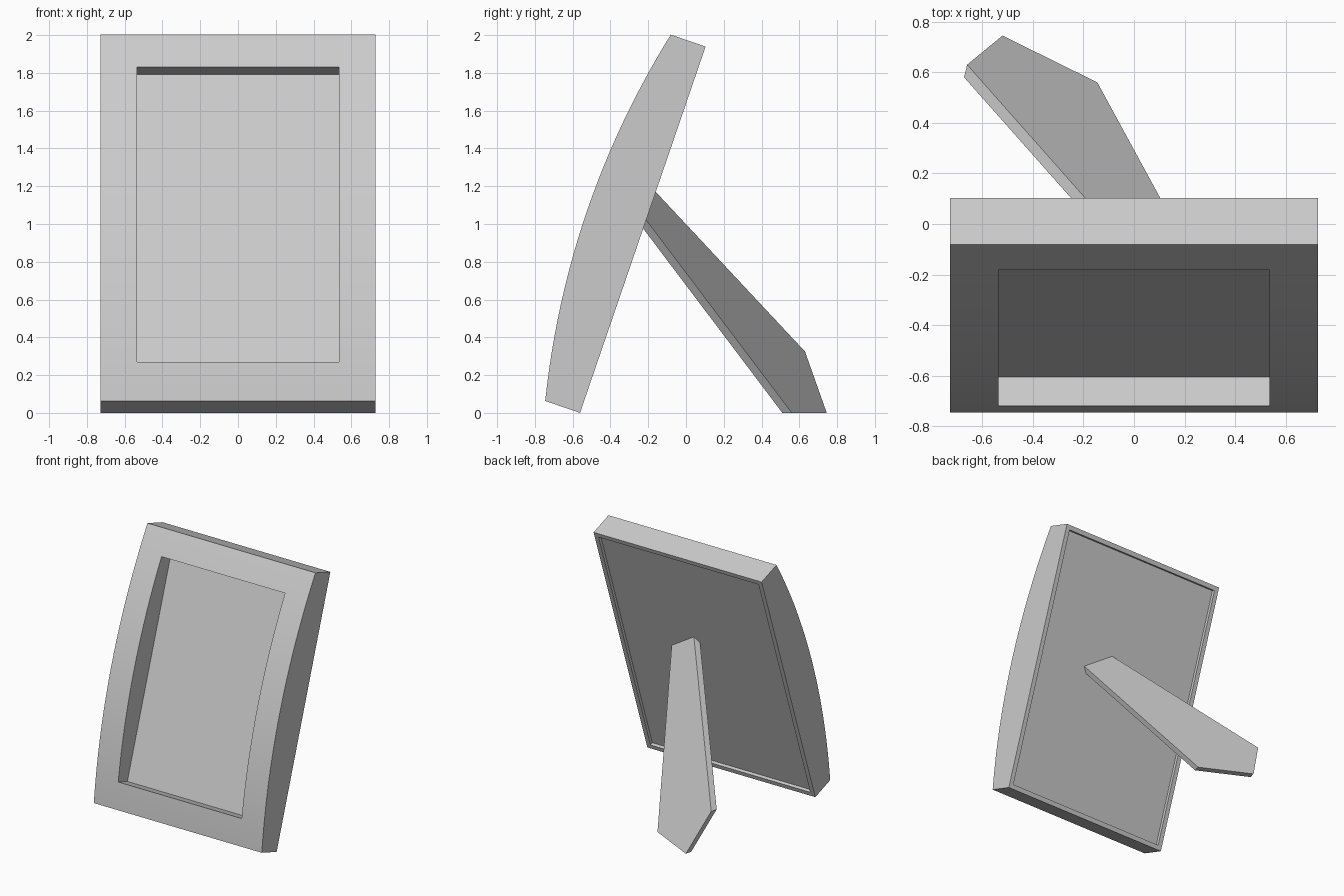
import bpy, bmesh, math
from mathutils import Vector

if "Cube" in bpy.data.objects:
    bpy.data.objects.remove(bpy.data.objects["Cube"])

W, L = 0.728, 2.05              # half width and length of the leaning frame
EDGE, BULGE = 0.195, 0.117      # edge thickness and extra depth of the curved front
TILT = -math.atan2(0.665, 1.94)
BASE = (0, -0.561, 0)


def prism(name, points, offset):
    """Extrude a planar outline along an offset."""
    bm = bmesh.new()
    face = bm.faces.new([bm.verts.new(p) for p in points])
    new = bmesh.ops.extrude_face_region(bm, geom=[face])["geom"]
    bmesh.ops.translate(bm, vec=Vector(offset),
                        verts=[v for v in new if isinstance(v, bmesh.types.BMVert)])
    bm.faces.ensure_lookup_table()
    if not any(len(e.link_faces) == 1 for e in bm.edges):
        pass
    else:
        bmesh.ops.holes_fill(bm, edges=[e for e in bm.edges if len(e.link_faces) == 1])
    bmesh.ops.recalc_face_normals(bm, faces=bm.faces)
    me = bpy.data.meshes.new(name)
    bm.to_mesh(me)
    bm.free()
    ob = bpy.data.objects.new(name, me)
    bpy.context.collection.objects.link(ob)
    return ob


def tilted_box(name, hw, s0, s1, t0, t1):
    """Box in frame space: s runs up the frame, t runs towards its front."""
    ob = prism(name, [(-hw, -t0, s0), (-hw, -t1, s0), (-hw, -t1, s1), (-hw, -t0, s1)],
               (2 * hw, 0, 0))
    lean(ob)
    return ob


def lean(ob):
    ob.rotation_euler = (TILT, 0, 0)
    ob.location = BASE


# Frame body: bowed side profile extruded across the width
N = 24
profile = [(-W, 0, L), (-W, 0, 0)]
for i in range(N + 1):
    k = i / N
    profile.append((-W, -(EDGE + 4 * BULGE * k * (1 - k)), k * L))
frame = prism("frame", profile, (2 * W, 0, 0))
lean(frame)

# Cut the picture opening and the rebate for the backing
RIM, DEPTH, PANEL = 0.035, 0.025, 0.117
cutters = [
    tilted_box("opening_cutter", 0.535, 0.204, 1.854, -0.1, 0.5),
    tilted_box("rebate_cutter", W - RIM, RIM, L - RIM, -0.1, PANEL),
]
bpy.context.view_layer.objects.active = frame
for c in cutters:
    c.hide_render = True
    mod = frame.modifiers.new(c.name, 'BOOLEAN')
    mod.operation = 'DIFFERENCE'
    mod.solver = 'EXACT'
    mod.object = c
    bpy.ops.object.modifier_apply(modifier=mod.name)
for c in cutters:
    bpy.data.objects.remove(c)
frame.select_set(True)
bpy.ops.object.shade_smooth_by_angle(angle=math.radians(20))

# Backing panel, slightly recessed from the rear rim
tilted_box("backing_panel", W - RIM, RIM, L - RIM, DEPTH, PANEL)

# Splayed support leg: tapered board with a pointed foot
heel, toe, foot = Vector((-0.66, 0.63, 0.325)), Vector((-0.52, 0.745, 0)), Vector((-0.145, 0.56, 0))
top_out, top_in = Vector((0.274, -0.21, 1.02)), Vector((0.04, -0.16, 1.17))
outline = [heel, toe, foot, foot.lerp(top_out, 1.045), heel.lerp(top_in, 1.045)]
prism("support_leg", outline, (-0.012, -0.05, 0))
